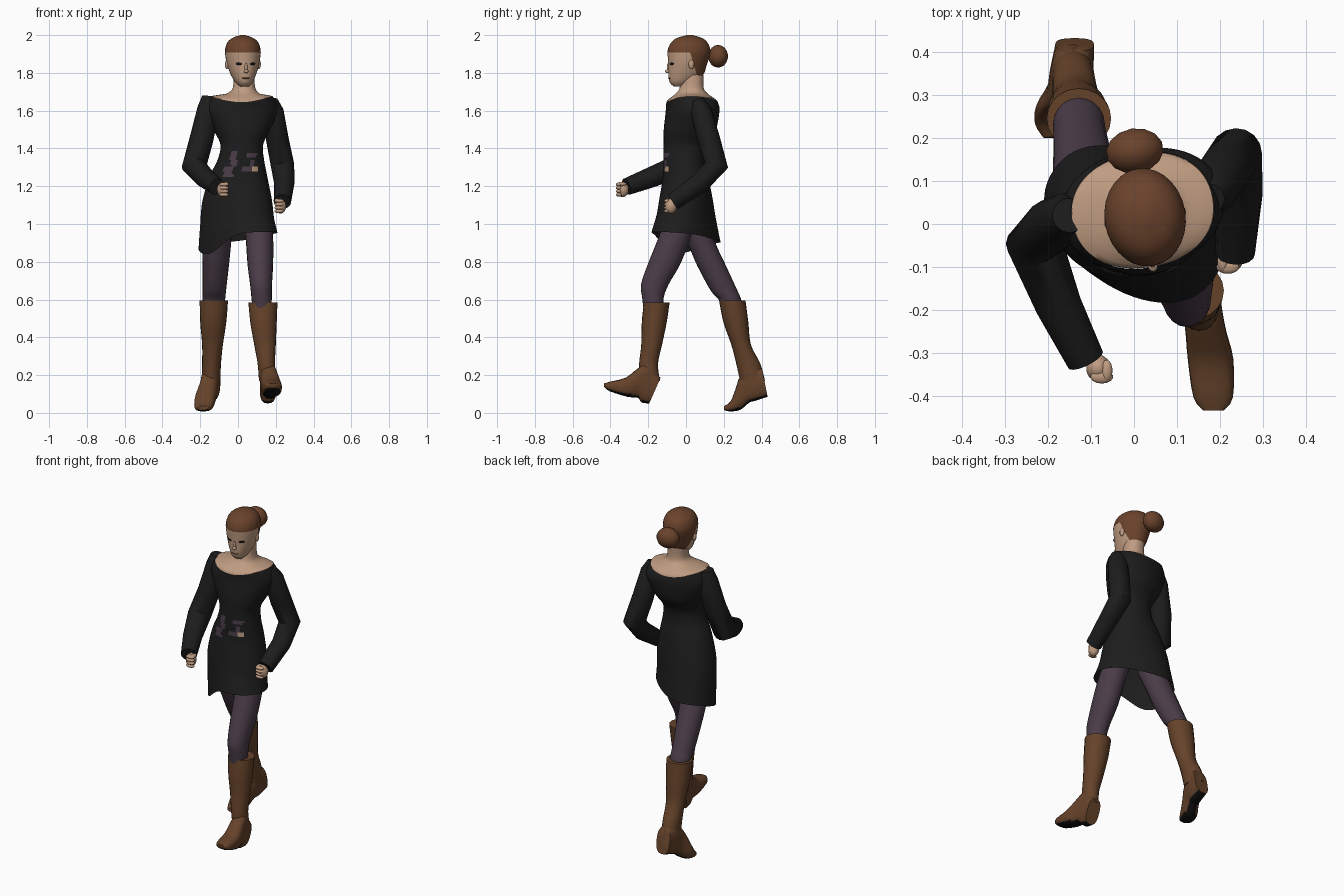
import bpy, bmesh, math
from mathutils import Vector, Matrix

cube = bpy.data.objects.get("Cube")
if cube:
    bpy.data.objects.remove(cube, do_unlink=True)


def material(name, r, g, b):
    m = bpy.data.materials.new(name)
    m.use_nodes = True
    m.diffuse_color = (r, g, b, 1)
    bsdf = next(n for n in m.node_tree.nodes if n.type == 'BSDF_PRINCIPLED')
    bsdf.inputs["Base Color"].default_value = (r, g, b, 1)
    return m


BLACK = material("black cloth", .012, .012, .012)
PURPLE = material("plum tights", .07, .046, .066)
BROWN = material("brown leather", .13, .055, .023)
HAIR = material("auburn hair", .145, .056, .025)
SKIN = material("skin", .52, .33, .22)
SOLE = material("dark rubber", .006, .006, .006)
LIPS = material("lips", .22, .12, .08)


def finish(name, bm, mats, rule=None):
    bmesh.ops.recalc_face_normals(bm, faces=bm.faces)
    bm.normal_update()
    for f in bm.faces:
        f.smooth = True
        if rule:
            f.material_index = rule(f)
    me = bpy.data.meshes.new(name)
    bm.to_mesh(me)
    bm.free()
    for m in mats:
        me.materials.append(m)
    ob = bpy.data.objects.new(name, me)
    bpy.context.collection.objects.link(ob)
    bpy.ops.object.select_all(action='DESELECT')
    ob.select_set(True)
    bpy.context.view_layer.objects.active = ob
    bpy.ops.object.shade_smooth_by_angle(angle=math.radians(50))
    return ob


def spline(a, b, c, d, t):
    return b + (c - a) * (t / 2) + (a * 2 - b * 5 + c * 4 - d) * (t * t / 2) \
        + (b * 3 - a - c * 3 + d) * (t ** 3 / 2)


def loft(keys, sides=20, steps=3, power=1.0, caps=(True, True), shape=None):
    """Skin a smooth surface over rings given as (centre, half axis U, half axis V)."""
    bm = bmesh.new()
    last = len(keys) - 1
    rings = []
    for s in range(last * steps + 1):
        i = min(s // steps, last - 1)
        t = s / steps - i
        near = [keys[min(max(i + k, 0), last)] for k in (-1, 0, 1, 2)]
        c, u, v = (spline(*(k[part] for k in near), t) for part in range(3))
        ring = []
        for j in range(sides):
            a = math.tau * j / sides
            co, si = math.cos(a), math.sin(a)
            co = math.copysign(abs(co) ** power, co)
            si = math.copysign(abs(si) ** power, si)
            p = c + u * co + v * si
            ring.append(bm.verts.new(shape(p, c) if shape else p))
        rings.append(ring)
    for lo, hi in zip(rings, rings[1:]):
        for j in range(sides):
            k = (j + 1) % sides
            bm.faces.new((lo[j], lo[k], hi[k], hi[j]))
    for flag, ring in zip(caps, (rings[0], rings[-1])):
        if flag:
            bm.faces.new(ring)
    return bm


def flat(z, x, y, rx, ry, yaw=0):
    turn = Matrix.Rotation(math.radians(yaw), 3, 'Z')
    return Vector((x, y, z)), turn @ Vector((rx, 0, 0)), turn @ Vector((0, ry, 0))


def tube(points):
    keys = []
    for i, (x, y, z, r) in enumerate(points):
        a, b = points[max(i - 1, 0)], points[min(i + 1, len(points) - 1)]
        t = (Vector(b[:3]) - Vector(a[:3])).normalized()
        u = t.cross(Vector((1, 0, 0))).normalized()
        keys.append((Vector((x, y, z)), u * r, t.cross(u) * r))
    return keys


def blob(bm, loc, size, rot=Matrix()):
    m = Matrix.Translation(loc) @ rot @ Matrix.Diagonal((*size, 1))
    bmesh.ops.create_uvsphere(bm, u_segments=14, v_segments=9, radius=1, matrix=m)


# Dress: uneven hem, neckline raised at the shoulders, worn patches at the waist
def cloth(p, c):
    d = (p - c).normalized()
    if p.z < 1.06:
        dip = max(0, -.92 * d.x - .39 * d.y)
        hem = .93 + .02 * d.x - .02 * d.y - .078 * dip ** 3
        p.z += (1.06 - p.z) / .15 * (hem - .91)
    p.z += .03 * d.x * d.x * max(0, 1 - abs(p.z - 1.645) / .045)
    return p


PATCHES = [(-.075, -.03, 1.25, 1.31, 1), (-.04, -.005, 1.30, 1.39, 1), (.05, .1, 1.35, 1.38, 1),
           (.06, .09, 1.31, 1.34, 1), (.015, .072, 1.275, 1.3, 1), (.072, .11, 1.275, 1.3, 2)]


def patch(f):
    p = f.calc_center_median()
    for x0, x1, z0, z1, index in PATCHES:
        if p.y < 0 and x0 < p.x < x1 and z0 < p.z < z1:
            return index
    return 0


dress = [flat(1.645, .02, .032, .166, .134, 10), flat(1.6, .02, .035, .19, .138, 12),
         flat(1.5, .02, .02, .15, .137, 8), flat(1.42, .02, -.005, .113, .113, 4),
         flat(1.34, .015, -.01, .123, .11), flat(1.25, .002, -.002, .153, .12, -4),
         flat(1.12, -.004, 0, .186, .138, -14), flat(1.0, -.004, 0, .205, .146, -27),
         flat(.91, 0, 0, .225, .152, -34)]
finish("dress", loft(dress, 64, 7, .92, (False, False), cloth), [BLACK, PURPLE, SKIN], patch)

# Neck and bare shoulders, meeting the neckline
neck = [flat(1.79, .03, .035, .055, .058), flat(1.72, .032, .03, .06, .064),
        flat(1.69, .027, .03, .088, .085), flat(1.647, .02, .032, .165, .133, 10),
        flat(1.6, .02, .032, .15, .115, 10)]
finish("neck_and_shoulders", loft(neck, 64, 4, .92, shape=cloth), [SKIN])

# Head: hairline cut across the surface, everything behind it is hair
YAW = Matrix.Rotation(math.radians(9), 4, 'Z')
PIVOT = Vector((.025, .02, 0))


def on_head(x, y, z):
    return PIVOT + YAW @ Vector((x, y, z))


head = []
for z, w, front, back in [(1.728, .022, -.085, -.04), (1.75, .045, -.108, .02), (1.79, .066, -.115, .072),
                          (1.84, .083, -.115, .09), (1.88, .091, -.117, .103), (1.92, .094, -.118, .11),
                          (1.96, .082, -.1, .095), (1.985, .055, -.068, .065), (2.0, .012, -.015, .015)]:
    head.append((on_head(0, (front + back) / 2, z), YAW @ Vector((w, 0, 0)),
                 YAW @ Vector((0, (back - front) / 2, 0))))
bm = loft(head, 28, 3)
back_dir = YAW @ Vector((0, 1, .35))
hair_point = on_head(0, 0, 1.87)
for co, no in ((Vector((0, 0, 1.908)), Vector((0, 0, 1))), (hair_point, back_dir)):
    bmesh.ops.bisect_plane(bm, geom=bm.verts[:] + bm.edges[:] + bm.faces[:], plane_co=co, plane_no=no)


def hairline(f):
    p = f.calc_center_median()
    return int(p.z > 1.908 or (p - hair_point).dot(back_dir) > 0)


finish("head", bm, [SKIN, HAIR], hairline)

bm = bmesh.new()
blob(bm, (.002, .17, 1.888), (.068, .053, .06), YAW)
finish("hair_bun", bm, [HAIR])

bm = bmesh.new()
blob(bm, on_head(0, -.117, 1.808), (.012, .016, .01), YAW)
blob(bm, on_head(0, -.112, 1.828), (.008, .011, .026), YAW)
finish("nose", bm, [SKIN])
bm = bmesh.new()
blob(bm, on_head(0, -.109, 1.772), (.025, .006, .004), YAW)
finish("mouth", bm, [LIPS])
for side, label in ((1, "left"), (-1, "right")):
    bm = bmesh.new()
    blob(bm, on_head(side * .034, -.102, 1.848), (.02, .008, .007),
         YAW @ Matrix.Rotation(side * .35, 4, 'Z'))
    finish(label + "_eye", bm, [SOLE])
    bm = bmesh.new()
    blob(bm, on_head(side * .086, -.005, 1.845), (.01, .015, .025), YAW)
    finish(label + "_ear", bm, [SKIN])

# Sleeves with straight upper arms and forearms
sleeves = {
    "right": [(-.15, .02, 1.675, .04), (-.157, .015, 1.61, .058), (-.193, -.005, 1.45, .063),
              (-.232, -.043, 1.305, .066), (-.175, -.19, 1.245, .054), (-.113, -.315, 1.197, .045)],
    "left": [(.176, .06, 1.655, .035), (.185, .078, 1.6, .056), (.208, .12, 1.45, .06),
             (.236, .162, 1.31, .062), (.245, .07, 1.215, .054), (.235, -.068, 1.118, .046)]}
for label, points in sleeves.items():
    finish(label + "_sleeve", loft(tube(points), 16, 1), [BLACK])

# Fists: palm, four curled fingers and a thumb
for label, side, centre in (("right", 1, (-.083, -.335, 1.182)), ("left", -1, (.226, -.08, 1.095))):
    c = Vector(centre)
    bm = bmesh.new()
    blob(bm, c, (.029, .032, .04))
    for i in range(4):
        blob(bm, c + Vector((side * .008, -.02, .027 - .018 * i)), (.027, .016, .0105))
    blob(bm, c + Vector((side * .02, -.006, .03)), (.013, .026, .011))
    finish(label + "_hand", bm, [SKIN])

# Legs in tights
legs = {
    "left": [flat(1.02, .1, -.03, .075, .085), flat(.93, .113, -.06, .073, .085),
             flat(.79, .118, -.115, .068, .086), flat(.68, .122, -.165, .058, .073),
             flat(.61, .125, -.175, .054, .057), flat(.55, .127, -.17, .05, .055)],
    "right": [flat(1.02, -.1, .03, .075, .08), flat(.88, -.113, .09, .075, .074),
              flat(.78, -.118, .135, .07, .076), flat(.65, -.125, .2, .062, .071),
              flat(.6, -.128, .232, .06, .06), flat(.54, -.128, .245, .052, .055)]}
for label, keys in legs.items():
    finish(label + "_leg", loft(keys, 20, 4), [PURPLE])

# Boot shafts
shafts = {
    "left": [flat(.585, .132, -.155, .077, .068), flat(.48, .135, -.168, .07, .066),
             flat(.36, .143, -.182, .057, .055), flat(.26, .15, -.198, .046, .05),
             flat(.17, .157, -.192, .046, .054)],
    "right": [flat(.595, -.128, .245, .075, .07), flat(.48, -.131, .264, .069, .066),
              flat(.36, -.135, .292, .055, .052), flat(.26, -.14, .33, .05, .064),
              flat(.17, -.143, .352, .05, .066)]}
for label, keys in shafts.items():
    finish(label + "_boot_shaft", loft(keys, 20, 4), [BROWN])

# Boot feet: sections from toe to heel as x, sole (y, z), instep (y, z), half width
feet = {
    "left": [(.185, -.433, .138, -.433, .156, .024), (.184, -.405, .115, -.4, .166, .046),
             (.178, -.31, .085, -.32, .186, .053), (.168, -.255, .08, -.255, .235, .048),
             (.162, -.235, .055, -.2, .26, .046), (.158, -.195, .05, -.135, .185, .042)],
    "right": [(-.186, .2, .015, .202, .036, .025), (-.184, .23, .008, .235, .06, .046),
              (-.175, .285, .015, .26, .12, .053), (-.155, .335, .055, .29, .2, .048),
              (-.145, .36, .062, .36, .25, .05), (-.138, .432, .085, .402, .235, .045)]}
for label, sections in feet.items():
    keys = []
    for x, y0, z0, y1, z1, w in sections:
        low, high = Vector((x, y0, z0)), Vector((x, y1, z1))
        keys.append(((low + high) / 2, Vector((w, 0, 0)), (high - low) / 2))
    finish(label + "_boot_foot", loft(keys, 20, 3, .75), [BROWN, SOLE],
           lambda f: int(f.normal.z < -.65))
